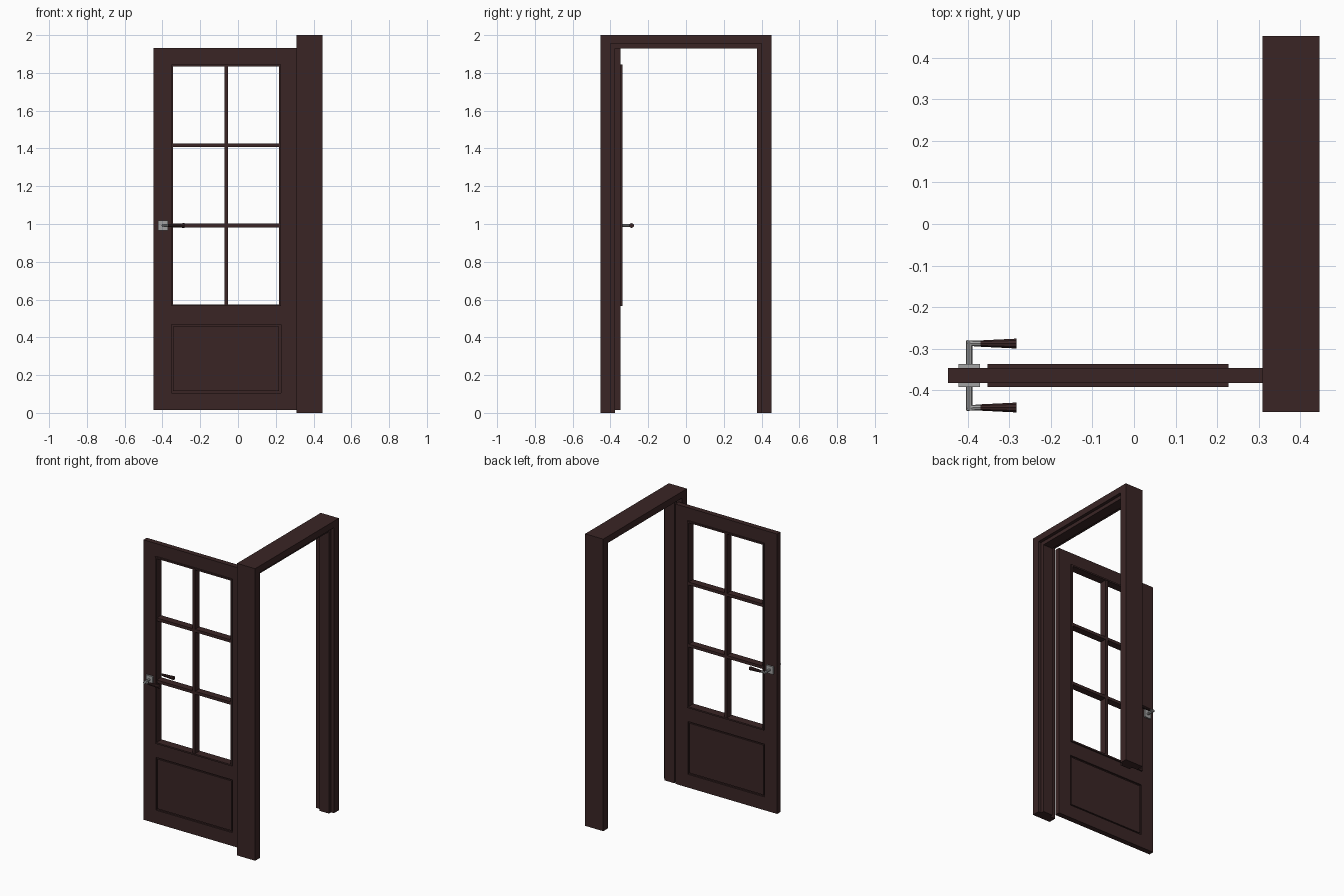
import bpy, bmesh, math
from mathutils import Vector

if "Cube" in bpy.data.objects:
    bpy.data.objects.remove(bpy.data.objects["Cube"])


def material(name, rgb):
    m = bpy.data.materials.new(name)
    m.diffuse_color = (*rgb, 1)
    m.use_nodes = True
    m.node_tree.nodes["Principled BSDF"].inputs["Base Color"].default_value = m.diffuse_color
    return m


WOOD = material("dark_brown_wood", (0.042, 0.0185, 0.0185))
METAL = material("grey_metal", (0.36, 0.36, 0.36))


def finish(name, bm, mat):
    bmesh.ops.recalc_face_normals(bm, faces=bm.faces)
    me = bpy.data.meshes.new(name)
    bm.to_mesh(me)
    bm.free()
    me.materials.append(mat)
    ob = bpy.data.objects.new(name, me)
    bpy.context.collection.objects.link(ob)
    return ob


def boxes(name, spans, mat):
    """One object from boxes given as (x0, x1, y0, y1, z0, z1)."""
    bm = bmesh.new()
    for x0, x1, y0, y1, z0, z1 in spans:
        vs = bmesh.ops.create_cube(bm, size=1)["verts"]
        for v in vs:
            v.co = Vector(((x0 + x1) / 2 + v.co.x * (x1 - x0),
                           (y0 + y1) / 2 + v.co.y * (y1 - y0),
                           (z0 + z1) / 2 + v.co.z * (z1 - z0)))
    return finish(name, bm, mat)


def arch(name, x0, x1, outer, inner, top, under, mat):
    """U-shaped door frame profile extruded along x."""
    pts = [(-outer, 0), (-outer, top), (outer, top), (outer, 0),
           (inner, 0), (inner, under), (-inner, under), (-inner, 0)]
    bm = bmesh.new()
    face = bm.faces.new([bm.verts.new((x0, y, z)) for y, z in pts])
    ext = bmesh.ops.extrude_face_region(bm, geom=[face])["geom"]
    bmesh.ops.translate(bm, vec=(x1 - x0, 0, 0),
                        verts=[g for g in ext if isinstance(g, bmesh.types.BMVert)])
    bmesh.ops.triangulate(bm, faces=[f for f in bm.faces if len(f.verts) > 4])
    return finish(name, bm, mat)


def rod(name, a, b, r0, r1, sides, mat):
    """Tapered rod from a to b."""
    a, b = Vector(a), Vector(b)
    bm = bmesh.new()
    bmesh.ops.create_cone(bm, cap_ends=True, segments=sides, radius1=r0,
                          radius2=r1, depth=(b - a).length)
    ob = finish(name, bm, mat)
    ob.location = (a + b) / 2
    ob.rotation_euler = (b - a).to_track_quat('Z', 'Y').to_euler()
    return ob


# Door frame with the raised stop inside it
arch("door_frame", 0.31, 0.447, 0.453, 0.40, 2.0, 1.955, WOOD)
arch("door_stop", 0.352, 0.425, 0.402, 0.377, 1.957, 1.93, WOOD)

# Open door leaf: stiles and rails
YC, H = -0.365, 0.018
Y0, Y1 = YC - H, YC + H
L, R = -0.353, 0.228
boxes("door_leaf", [
    (-0.448, L, Y0, Y1, 0.015, 1.932), (R, 0.323, Y0, Y1, 0.015, 1.932),
    (L, R, Y0, Y1, 1.84, 1.932), (L, R, Y0, Y1, 0.467, 0.57),
    (L, R, Y0, Y1, 0.015, 0.106)], WOOD)

# Lower panel: thin web with a raised field leaving a groove around it
boxes("lower_panel", [
    (L, R, YC - 0.007, YC + 0.007, 0.106, 0.467),
    (L + 0.01, R - 0.01, YC - 0.015, YC + 0.015, 0.116, 0.457)], WOOD)

# Raised moulding around the open window
M, W = 0.028, 0.01
B, T = 0.565, 1.845
boxes("window_moulding", [
    (L, L + W, YC - M, YC + M, B, T), (R - W, R, YC - M, YC + M, B, T),
    (L + W, R - W, YC - M, YC + M, T - W, T),
    (L + W, R - W, YC - M, YC + M, B, B + W)], WOOD)

# Glazing bars
D, XC = 0.025, (L + R) / 2
bars = [(XC - 0.01, XC + 0.01, YC - D, YC + D, B + W, T - W)]
for z in (0.992, 1.417):
    bars.append((L + W, R - W, YC - D + 0.001, YC + D - 0.001, z - 0.01, z + 0.01))
boxes("glazing_bars", bars, WOOD)

# Handles on both faces
Z = 0.992
for side, label in ((-1, "front"), (1, "back")):
    def y(d):
        return YC + side * d
    boxes(label + "_handle_plate",
          [(-0.423, -0.371, min(y(H), y(0.028)), max(y(H), y(0.028)), Z - 0.026, Z + 0.026)], METAL)
    rod(label + "_handle_stem", (-0.397, y(0.025), Z), (-0.397, y(0.084), Z), 0.008, 0.008, 8, METAL)
    rod(label + "_handle_elbow", (-0.402, y(0.078), Z), (-0.368, y(0.077), Z), 0.007, 0.007, 8, METAL)
    rod(label + "_handle_grip", (-0.37, y(0.077), Z), (-0.283, y(0.077), Z), 0.008, 0.0125, 10, WOOD)
